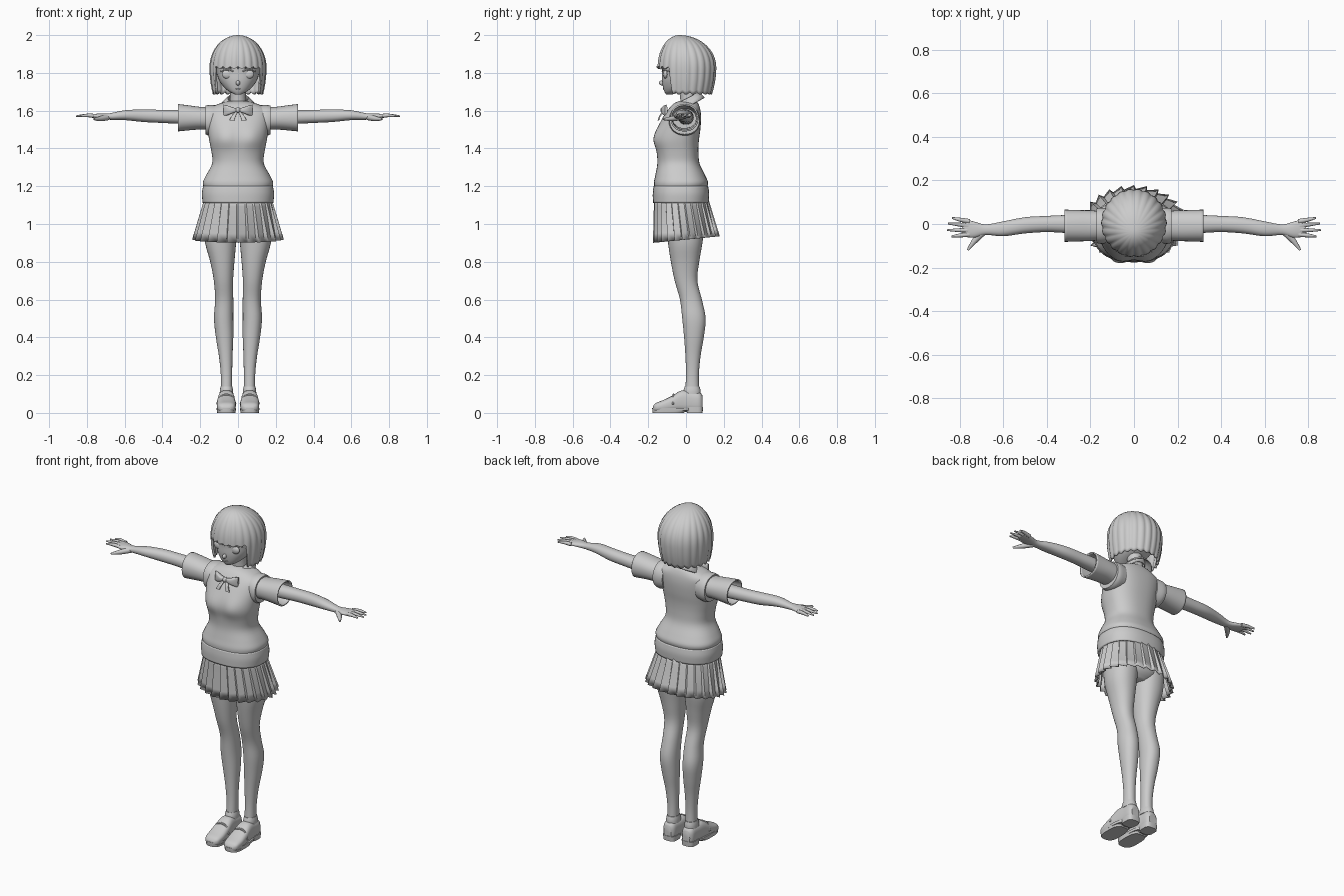
import bpy, bmesh, math
from mathutils import Vector

if "Cube" in bpy.data.objects:
    bpy.data.objects.remove(bpy.data.objects["Cube"])

# Single plain colour
grey = bpy.data.materials.new("plain_grey")
grey.use_nodes = True
GREY = (0.6, 0.6, 0.6, 1)
grey.diffuse_color = GREY
grey.node_tree.nodes["Principled BSDF"].inputs["Base Color"].default_value = GREY


def finish(name, bm, mirror=False, thick=0, angle=40):
    """Turn a bmesh into a shaded, optionally mirrored and thickened object."""
    bmesh.ops.recalc_face_normals(bm, faces=bm.faces)
    mesh = bpy.data.meshes.new(name)
    bm.to_mesh(mesh)
    bm.free()
    mesh.materials.append(grey)
    obj = bpy.data.objects.new(name, mesh)
    bpy.context.collection.objects.link(obj)
    bpy.ops.object.select_all(action="DESELECT")
    obj.select_set(True)
    bpy.context.view_layer.objects.active = obj
    bpy.ops.object.shade_smooth_by_angle(angle=math.radians(angle))
    if thick:
        solid = obj.modifiers.new("Thickness", "SOLIDIFY")
        solid.thickness, solid.offset = thick, -1
    if mirror:
        obj.modifiers.new("Mirror", "MIRROR").use_mirror_merge = False
    return obj


def skin(bm, rows, caps=False):
    """Bridge closed rows of points with quads."""
    rings = [[bm.verts.new(p) for p in row] for row in rows]
    n = len(rings[0])
    for low, high in zip(rings, rings[1:]):
        for i in range(n):
            j = (i + 1) % n
            bm.faces.new((low[i], low[j], high[j], high[i]))
    if caps:
        bm.faces.new(rings[0])
        bm.faces.new(rings[-1])


def spline(rows, steps):
    """Catmull-Rom interpolation between rows of numbers."""
    out = []
    for i in range(len(rows) - 1):
        a, b, c, d = (rows[max(0, min(len(rows) - 1, i + k))] for k in (-1, 0, 1, 2))
        for s in range(steps):
            t = s / steps
            out.append([q + t * (r - p + t * (2*p - 5*q + 4*r - w + t * (3*(q - r) + w - p))) / 2
                        for p, q, r, w in zip(a, b, c, d)])
    return out + [list(rows[-1])]


def power(v, e):
    return math.copysign(abs(v) ** (2 / e), v)


def loft(name, axis, rows, e=2.2, n=32, steps=4, caps=True, shape=None, **kw):
    """Rows are (position, centre, half width, low, high) along an axis."""
    points = []
    for t, c, w, lo, hi in spline(rows, steps):
        ring = []
        for i in range(n):
            a = math.tau * i / n
            u = c + w * power(math.cos(a), e)
            v = (lo + hi) / 2 + (hi - lo) / 2 * power(math.sin(a), e)
            p = Vector({"x": (t, u, v), "y": (u, t, v), "z": (u, v, t)}[axis])
            ring.append(shape(p) if shape else p)
        points.append(ring)
    bm = bmesh.new()
    skin(bm, points, caps)
    return finish(name, bm, **kw)


def tube(name, path, radii, n=12, **kw):
    """Round tapered tube along a smooth path."""
    rows = spline([(*p, r) for p, r in zip(path, radii)], 4)
    rings = []
    for i, row in enumerate(rows):
        ahead, behind = rows[min(i + 1, len(rows) - 1)], rows[max(i - 1, 0)]
        turn = (Vector(ahead[:3]) - Vector(behind[:3])).to_track_quat("Z", "Y")
        rings.append([Vector(row[:3]) + turn @ Vector((math.cos(a), math.sin(a), 0)) * row[3]
                      for a in (math.tau * k / n for k in range(n))])
    bm = bmesh.new()
    skin(bm, rings, True)
    return finish(name, bm, **kw)


def ball(name, centre, size, **kw):
    bm = bmesh.new()
    bmesh.ops.create_uvsphere(bm, u_segments=20, v_segments=12, radius=1)
    bmesh.ops.scale(bm, vec=size, verts=bm.verts)
    bmesh.ops.translate(bm, vec=centre, verts=bm.verts)
    return finish(name, bm, **kw)


# Head and neck
loft("head", "z", [(1.685, 0, .014, -.105, -.075), (1.70, 0, .045, -.114, -.03),
     (1.725, 0, .075, -.122, .04), (1.76, 0, .1, -.127, .09), (1.8, 0, .112, -.127, .11),
     (1.86, 0, .118, -.127, .125), (1.93, 0, .09, -.09, .1), (1.97, 0, .03, -.03, .04)])
tube("neck", [(0, .02, 1.58), (0, .012, 1.66), (0, 0, 1.76)], [.05, .042, .042], n=24)

# Face details
ball("eye", (.055, -.108, 1.793), (.03, .013, .024), mirror=True)
tube("upper_lash", [(.025, -.126, 1.808), (.055, -.117, 1.819), (.092, -.086, 1.808)],
     [.003, .005, .003], n=8, mirror=True)
ball("nose", (0, -.126, 1.747), (.011, .017, .014))
tube("mouth", [(-.016, -.117, 1.717), (0, -.12, 1.714), (.016, -.117, 1.717)],
     [.002, .003, .002], n=8)

# Bobbed hair: fluted dome with a short fringe and long sides
LOCKS, EQUATOR = 22, 1.83
columns = LOCKS * 6


def hair_point(row, a):
    flute = abs(math.sin(LOCKS * a / 2))
    off = min(a, math.tau - a)
    blend = max(0, min(1, (off - .9) / .12))
    end = 1.822 + blend * (1.685 - 1.822) + .012 * (1 - flute)
    if row <= 10:
        phi = math.radians(3 + 87 * row / 10)
        z, f = EQUATOR + .17 * math.cos(phi), math.sin(phi)
    else:
        z = EQUATOR + (end - EQUATOR) * (row - 10) / 8
        f = 1 - .13 * ((EQUATOR - z) / .15) ** 2
    r = f * (1 - .04 * f * (1 - flute))
    crown = .005 - .04 * (1 - f)
    return (.151 * r * math.sin(a), crown - .157 * r * math.cos(a), z)


bm = bmesh.new()
skin(bm, [[hair_point(k, math.tau * i / columns) for i in range(columns)] for k in range(19)])
bmesh.ops.holes_fill(bm, edges=[e for e in bm.edges if e.is_boundary and e.verts[0].co.z > 1.98],
                     sides=0)
finish("bobbed_hair", bm, thick=.012, angle=50)


# Knitted vest with a soft bust
def bust(p):
    if p.y < -.04:
        near = ((abs(p.x) - .07) / .06) ** 2 + ((p.z - 1.455) / .06) ** 2
        p.y -= .018 * math.exp(-near)
    return p


loft("vest", "z", [(1.19, 0, .18, -.168, .11), (1.22, 0, .186, -.17, .117),
     (1.26, 0, .168, -.162, .1), (1.32, 0, .137, -.152, .072), (1.38, 0, .14, -.154, .066),
     (1.44, 0, .152, -.16, .068), (1.5, 0, .16, -.15, .076), (1.56, 0, .166, -.125, .08),
     (1.605, 0, .162, -.095, .076), (1.635, 0, .105, -.068, .066), (1.65, 0, .05, -.04, .055)],
     e=2.4, n=48, shape=bust)
loft("vest_hem", "z", [(1.112, 0, .187, -.175, .12), (1.16, 0, .191, -.176, .123),
     (1.2, 0, .185, -.172, .117)], e=2.4, n=48, thick=.012, caps=False)
loft("armhole_trim", "x", [(.11, -.008, .078, 1.475, 1.628), (.15, -.008, .083, 1.468, 1.63),
     (.173, -.008, .079, 1.475, 1.626)], mirror=True, steps=3)

# Shirt sleeves
loft("sleeve", "x", [(.13, -.008, .066, 1.497, 1.615), (.2, -.008, .07, 1.5, 1.62),
     (.26, -.008, .072, 1.496, 1.628), (.318, -.008, .074, 1.49, 1.635)],
     caps=False, thick=.008, mirror=True)

# Collar tilted down towards the front
def collar_ring(rx, ry, drop, lift=0):
    ring = []
    for i in range(33):
        a = math.tau * i / 33 + .1
        x, y = rx * math.sin(a), .003 - ry * math.cos(a)
        ring.append((x, y, 1.655 + .52 * y - drop + lift))
    return ring


bm = bmesh.new()
skin(bm, [collar_ring(.05, .056, .02), collar_ring(.053, .06, 0, .008),
          collar_ring(.075, .08, .012), collar_ring(.097, .096, .036)])
finish("shirt_collar", bm, thick=.006)

# Bow tie
loft("bow_wing", "x", [(.005, -.118, .01, 1.594, 1.612), (.03, -.118, .015, 1.586, 1.618),
     (.055, -.112, .014, 1.576, 1.627), (.076, -.105, .006, 1.572, 1.632)], e=3, n=20, mirror=True)
ball("bow_knot", (0, -.122, 1.603), (.014, .014, .015))
loft("bow_tail", "z", [(1.548, .033, .013, -.15, -.143), (1.572, .022, .011, -.142, -.133),
     (1.596, .008, .006, -.126, -.114)], e=4, n=12, mirror=True)

# Arms and hands
loft("arm", "x", [(.15, 0, .04, 1.525, 1.6), (.3, 0, .041, 1.53, 1.603),
     (.4, 0, .037, 1.535, 1.604), (.5, -.006, .037, 1.54, 1.606), (.6, -.022, .034, 1.55, 1.602),
     (.68, -.026, .024, 1.552, 1.586), (.73, -.026, .036, 1.556, 1.585),
     (.77, -.02, .04, 1.562, 1.582), (.79, -.018, .034, 1.566, 1.58)], mirror=True, n=24)
for label, start, end, reach in (("little", .012, .028, .835), ("ring", -.008, .002, .853),
                                 ("middle", -.029, -.028, .857), ("index", -.048, -.057, .838)):
    tube(label + "_finger", [(.755, start, 1.572), (.8, (start + end) / 2, 1.575), (reach, end, 1.571)],
         [.011, .009, .004], mirror=True)
tube("thumb", [(.69, -.035, 1.565), (.725, -.07, 1.558), (.745, -.095, 1.556), (.763, -.12, 1.555)],
     [.016, .014, .01, .005], mirror=True)

# Pleated skirt, longer at the front
PLEATS = 26


def skirt_ring(f):
    ring = []
    rx, ry, mid = .178 + .066 * f, .143 + .034 * f, -.026 + .028 * f
    for i in range(PLEATS):
        for part, depth in ((0, 0), (.84, .03 + .07 * f)):
            a = math.tau * (i + part) / PLEATS
            x, y = (1 - depth) * rx * math.sin(a), mid - (1 - depth) * ry * math.cos(a)
            ring.append((x, y, 1.14 - f * (.222 - .1 * y)))
    return ring


bm = bmesh.new()
skin(bm, [skirt_ring(k / 5) for k in range(6)])
finish("pleated_skirt", bm, thick=.004, angle=20)

# Hips and legs
loft("hips", "z", [(.93, 0, .06, -.05, .06), (.97, 0, .13, -.09, .1), (1.05, 0, .165, -.12, .11),
     (1.13, 0, .16, -.13, .1)])
loft("leg", "z", [(.1, .061, .03, -.005, .07), (.2, .061, .03, 0, .068), (.3, .065, .036, -.003, .077),
     (.4, .071, .046, -.01, .094), (.5, .076, .051, -.02, .104), (.6, .073, .048, -.032, .084),
     (.7, .077, .051, -.06, .06), (.8, .083, .064, -.08, .07), (.9, .092, .082, -.095, .087),
     (1.0, .092, .088, -.105, .1)], mirror=True)
loft("sock_cuff", "z", [(.1, .061, .036, -.014, .078), (.12, .061, .035, -.013, .077),
     (.14, .061, .031, -.006, .072)], mirror=True)

# Loafers
loft("shoe", "y", [(-.176, .062, .022, .012, .034), (-.16, .062, .043, .006, .052),
     (-.12, .062, .05, .005, .068), (-.075, .062, .049, .005, .09), (-.025, .062, .044, .005, .118),
     (.025, .062, .04, .005, .115), (.07, .062, .037, .005, .11), (.087, .062, .024, .012, .092)],
     e=2.8, mirror=True)
loft("shoe_sole", "z", [(.012, .062, .05, -.178, .03), (.026, .062, .052, -.179, .03)],
     e=2.8, steps=1, mirror=True)
loft("shoe_toe_tread", "z", [(0, .062, .048, -.176, -.01), (.013, .062, .05, -.178, 0)],
     e=3, steps=1, mirror=True)
loft("shoe_heel", "z", [(0, .062, .039, .005, .088), (.03, .062, .041, .0, .09)],
     e=3.5, steps=1, mirror=True)
tube("shoe_strap", [(.014, -.07, .045), (.03, -.068, .084), (.062, -.066, .096),
     (.094, -.068, .084), (.11, -.07, .045)], [.006] * 5, n=8, mirror=True)
